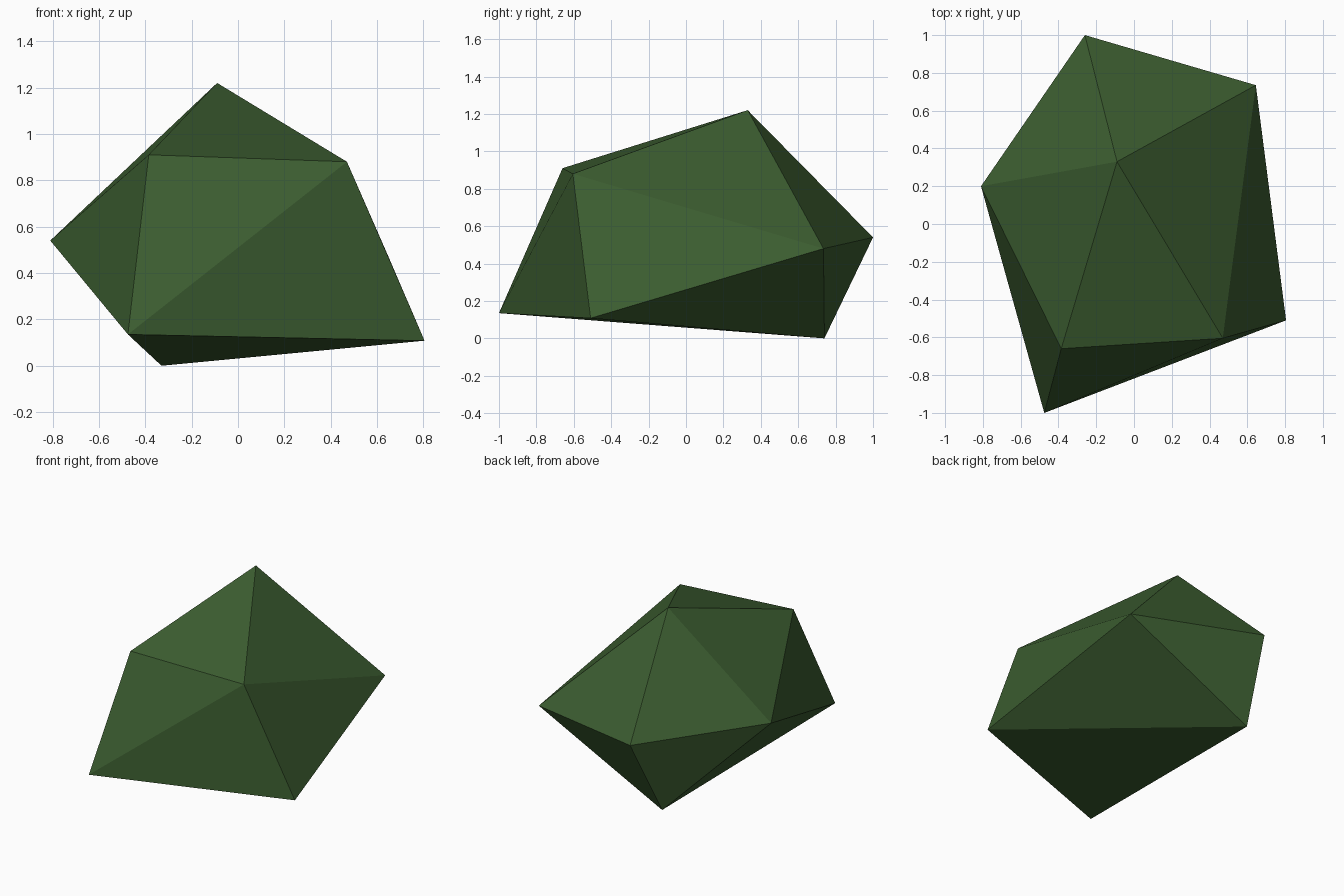
import bpy
import bmesh

cube = bpy.data.objects.get("Cube")
if cube:
    bpy.data.objects.remove(cube, do_unlink=True)

# Mossy green material
green = bpy.data.materials.new("moss_green")
green.use_nodes = True
colour = (0.045, 0.11, 0.03, 1)
green.diffuse_color = colour
green.node_tree.nodes["Principled BSDF"].inputs["Base Color"].default_value = colour

# Corners of the faceted rock
corners = {
    "peak": (-0.09, 0.33, 1.22),
    "brow_right": (-0.385, -0.66, 0.91),
    "brow_left": (0.47, -0.605, 0.88),
    "toe_right": (-0.475, -1.0, 0.135),
    "toe_left": (0.805, -0.51, 0.108),
    "side_right": (-0.81, 0.20, 0.54),
    "side_left": (0.645, 0.735, 0.48),
    "back": (-0.26, 1.0, 0.54),
    "foot": (-0.33, 0.74, 0.0),
}
bm = bmesh.new()
v = {name: bm.verts.new(co) for name, co in corners.items()}


def fan(centre, ring):
    """Triangles from one corner to each neighbouring pair of a ring."""
    for a, b in zip(ring, ring[1:]):
        bm.faces.new((v[centre], v[a], v[b]))


# Upper cap, underside and the front and left walls
fan("peak", ["side_right", "brow_right", "brow_left", "side_left", "back", "side_right"])
fan("foot", ["side_right", "back", "side_left", "toe_left", "toe_right", "side_right"])
fan("toe_right", ["side_right", "brow_right", "brow_left", "toe_left"])
fan("toe_left", ["brow_left", "side_left"])
bmesh.ops.recalc_face_normals(bm, faces=bm.faces[:])

mesh = bpy.data.meshes.new("rock")
bm.to_mesh(mesh)
bm.free()
mesh.materials.append(green)
rock = bpy.data.objects.new("rock", mesh)
bpy.context.collection.objects.link(rock)
